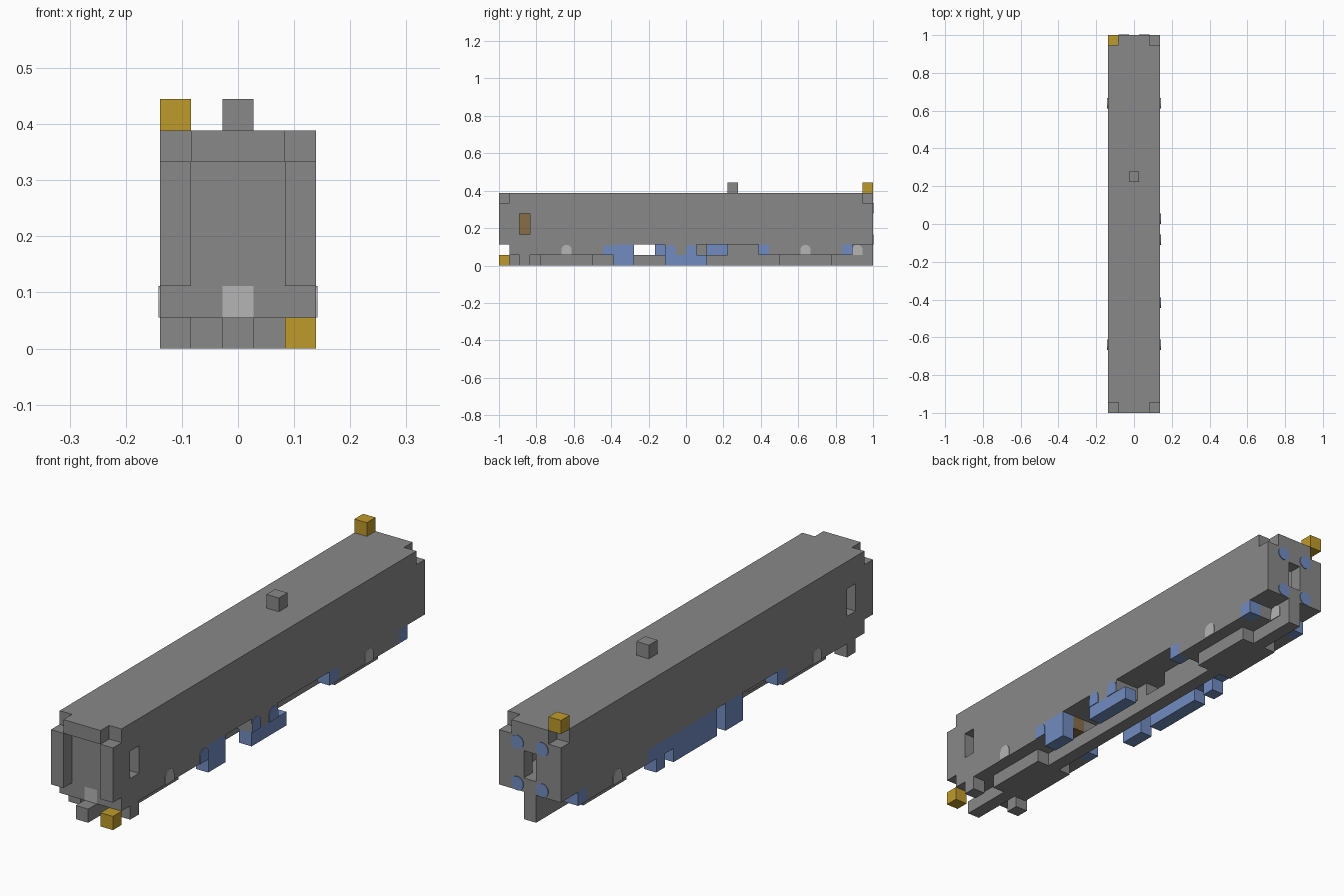
import bpy, bmesh, math
from mathutils import Vector

cube = bpy.data.objects.get("Cube")
if cube:
    bpy.data.objects.remove(cube)

U = 2 / 36                      # edge of one building block
ORIGIN = Vector((-2.5, -18, 0))


def material(name, r, g, b):
    m = bpy.data.materials.new(name)
    m.use_nodes = True
    m.diffuse_color = (r, g, b, 1)
    m.node_tree.nodes["Principled BSDF"].inputs["Base Color"].default_value = (r, g, b, 1)
    return m


GREY = material("hull grey", 0.25, 0.25, 0.25)
LIGHT = material("light grey", 0.46, 0.46, 0.46)
BLUE = material("steel blue", 0.165, 0.265, 0.53)
YELLOW = material("amber yellow", 0.52, 0.325, 0.025)
BROWN = material("brown", 0.25, 0.153, 0.065)


def box(x, y, z):
    """Cells of a block; each argument is one index or a (first, last) pair."""
    spans = [range(s[0], s[1] + 1) if isinstance(s, tuple) else (s,) for s in (x, y, z)]
    return {(i, j, k) for i in spans[0] for j in spans[1] for k in spans[2]}


def finish(name, bm, mat):
    mesh = bpy.data.meshes.new(name)
    bm.to_mesh(mesh)
    bm.free()
    mesh.materials.append(mat)
    bpy.context.collection.objects.link(bpy.data.objects.new(name, mesh))


parts = []
taken = set()


def part(name, mat, *groups):
    cells = set().union(*groups) - taken
    taken.update(cells)
    parts.append((name, mat, cells))


# Blue underfloor equipment, different on each side
part("left_equipment", BLUE, box(4, (11, 12), (0, 1)), box(4, (16, 19), 0),
     box(4, 25, 1), box(4, 33, 1))
part("right_equipment", BLUE, box(0, 24, (0, 1)), box(0, 25, 1), box(0, (18, 22), (0, 1)),
     box(0, 23, 1), box(0, (15, 16), (0, 1)), box(0, 10, 1), box(0, 33, 1))
part("inner_equipment", BLUE, box(3, (11, 12), 1) - box(3, 12, 1))
part("control_unit", BROWN, box(3, 12, 1))

# Amber corner markers
part("front_marker", YELLOW, box(4, 0, 0))
part("rear_marker", YELLOW, box(0, 35, 7))

# Cab desk and front lamp
part("cab_desk", BROWN, box(2, 2, (3, 4)))
part("front_lamp", LIGHT, box(2, 1, 1))

# Hollow body with corner notches, recessed front and window holes
body = box((0, 4), (0, 35), (2, 6))
body -= box((1, 3), (2, 34), (3, 5))
body -= box((1, 3), 0, (2, 5))
for x in (0, 4):
    body -= box(x, 0, 6) | box(x, 35, 6) | box(x, 2, (3, 4))
body -= box(2, 35, (3, 4))
part("body", GREY, body)
part("roof_box", GREY, box(2, 22, 7))

# Lower skirt and floor
part("front_skirt", GREY, box((0, 4), (1, 9), 1), box((1, 4), 10, 1), box((1, 2), (11, 12), 1))
part("rear_skirt", GREY, box((0, 4), (26, 32), 1), box((1, 3), (25, 33), 1) - box((1, 3), 25, 1))
part("middle_skirt", GREY, box(4, (16, 18), 1), box((2, 3), (16, 18), 1))
part("floor_posts", GREY, box(2, 19, 1), box(2, (22, 25), 1))

# Underframe: centre beam, bogies, couplers and steps
part("bogies", GREY, box((1, 3), (4, 8), 0), box((1, 3), (27, 31), 0))
part("centre_beam", GREY, box(2, (0, 35), 0))
part("rear_coupler", GREY, box(2, (34, 35), 1))
part("front_steps", GREY, box(0, 2, 0), box(4, 2, 0))

# Turn every part into a skin of its exposed faces
AXES = [Vector(v) for v in ((1, 0, 0), (0, 1, 0), (0, 0, 1))]
for name, mat, cells in parts:
    bm = bmesh.new()
    for c in sorted(cells):
        centre = Vector(c) + Vector((0.5, 0.5, 0.5)) + ORIGIN
        for a in range(3):
            for sign in (-1, 1):
                n = AXES[a] * sign
                if tuple(int(v) for v in Vector(c) + n) in taken:
                    continue
                p, q = AXES[(a + 1) % 3], AXES[(a + 2) % 3] * sign
                corners = ((-1, -1), (1, -1), (1, 1), (-1, 1))
                bm.faces.new([bm.verts.new((centre + (n + p * i + q * j) / 2) * U)
                              for i, j in corners])
    bmesh.ops.remove_doubles(bm, verts=bm.verts, dist=U / 100)
    bmesh.ops.dissolve_limit(bm, angle_limit=0.01, verts=bm.verts, edges=bm.edges)
    finish(name, bm, mat)


def plate(name, mat, centre, normal, arch):
    """Thin round or arched plate standing on a vertical wall."""
    n = Vector(normal)
    side = Vector((0, 0, 1)).cross(n)
    turn = math.pi if arch else 2 * math.pi
    steps = 24
    outline = [(0.5 * math.cos(turn * i / steps), 0.5 * math.sin(turn * i / steps))
               for i in range(steps + arch)]
    if arch:
        outline += [(-0.5, -0.5), (0.5, -0.5)]
    bm = bmesh.new()
    base = (Vector(centre) + ORIGIN) * U
    verts = [bm.verts.new(base + (side * s + Vector((0, 0, h))) * U) for s, h in outline]
    face = bm.faces.new(verts)
    out = bmesh.ops.extrude_face_region(bm, geom=[face])
    moved = [v for v in out["geom"] if isinstance(v, bmesh.types.BMVert)]
    bmesh.ops.translate(bm, verts=moved, vec=n * 0.003)
    bmesh.ops.recalc_face_normals(bm, faces=bm.faces)
    finish(name, bm, mat)


# Wheel covers on both sides, and arched blue covers on the left
for y in (6.5, 29.5):
    plate("left_wheel_cover", LIGHT, (5, y, 1.5), (1, 0, 0), True)
    plate("right_wheel_cover", LIGHT, (0, y, 1.5), (-1, 0, 0), True)
for y in (10.5, 16.5, 18.5):
    plate("left_equipment_cover", BLUE, (5, y, 1.5), (1, 0, 0), True)
plate("rear_coupler_cover", LIGHT, (3, 34.5, 1.5), (1, 0, 0), True)

# Round rear lamps
for x in (1.5, 3.5):
    for z in (2.5, 5.5):
        plate("rear_lamp", BLUE, (x, 36, z), (0, 1, 0), False)
